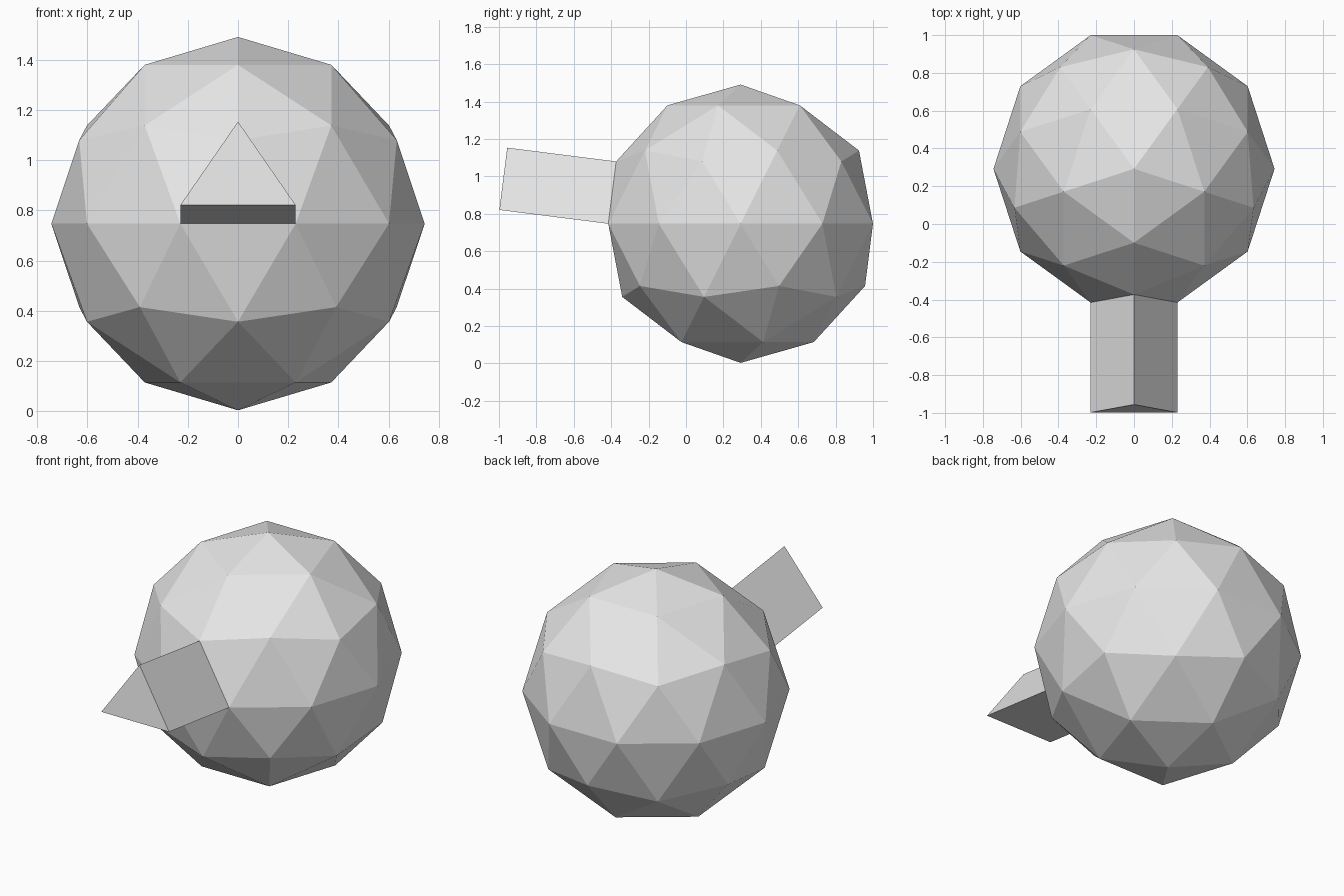
import bpy
import bmesh
import math
from mathutils import Matrix, Vector

cube = bpy.data.objects.get("Cube")
if cube:
    bpy.data.objects.remove(cube, do_unlink=True)

RADIUS = 0.744
CENTER = Vector((0, 0.292, 0.747))
BEAK_LENGTH = 0.587

# Plain grey material
grey = bpy.data.materials.new("light_grey")
grey.use_nodes = True
colour = (0.8, 0.8, 0.8, 1)
grey.diffuse_color = colour
grey.node_tree.nodes["Principled BSDF"].inputs["Base Color"].default_value = colour

# Faceted ball, turned so a facet sits just above the middle of the front
bm = bmesh.new()
bmesh.ops.create_icosphere(
    bm, subdivisions=2, radius=RADIUS,
    matrix=Matrix.Translation(CENTER) @ Matrix.Rotation(math.radians(-90), 4, "Z"))
bm.normal_update()

# Triangular beak: that front facet pulled straight out along its normal
aim = Vector((0, -1, 0.13)).normalized()
facet = max(bm.faces, key=lambda f: f.normal.dot(aim))
offset = facet.normal * BEAK_LENGTH
beak = bmesh.ops.extrude_face_region(bm, geom=[facet])["geom"]
bmesh.ops.translate(bm, vec=offset,
                    verts=[v for v in beak if isinstance(v, bmesh.types.BMVert)])
if facet.is_valid:
    bmesh.ops.delete(bm, geom=[facet], context="FACES_ONLY")
bmesh.ops.recalc_face_normals(bm, faces=bm.faces[:])

mesh = bpy.data.meshes.new("ball_with_beak")
bm.to_mesh(mesh)
bm.free()
mesh.materials.append(grey)
ball = bpy.data.objects.new("ball_with_beak", mesh)
bpy.context.collection.objects.link(ball)
